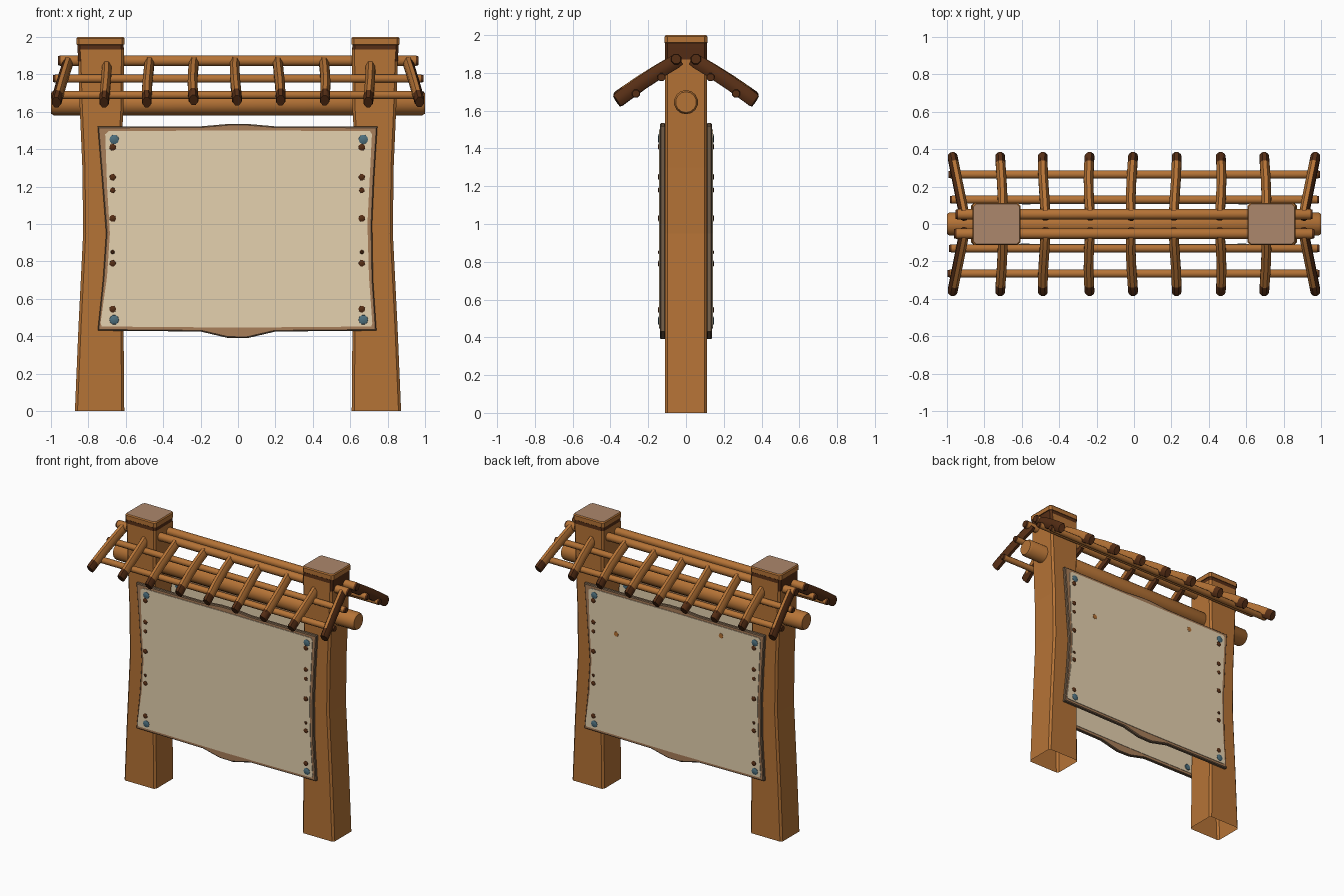
import bpy, bmesh, math, random
from mathutils import Vector

if "Cube" in bpy.data.objects:
    bpy.data.objects.remove(bpy.data.objects["Cube"])

random.seed(4)


def mat(name, r, g, b):
    m = bpy.data.materials.new(name)
    lin = [(c / 255 / 12.92) if c < 11 else ((c / 255 + 0.055) / 1.055) ** 2.4 for c in (r, g, b)]
    m.diffuse_color = (*lin, 1)
    m.use_nodes = True
    m.node_tree.nodes["Principled BSDF"].inputs["Base Color"].default_value = m.diffuse_color
    return m


WOOD = mat("warm wood", 181, 115, 54)
DARK = mat("dark brown wood", 86, 46, 21)
CAP = mat("worn post top", 172, 135, 108)
FRAME = mat("board brown", 168, 126, 90)
EDGE = mat("board edge", 116, 94, 72)
PAPER = mat("parchment", 229, 209, 175)
STEEL = mat("blue steel", 78, 112, 126)


def loft(name, rings, mats, rule=None, smooth=None, caps=(True, True)):
    """Skin closed rings of equal length; rule(segment, normal) gives the material."""
    bm = bmesh.new()
    vs = [[bm.verts.new(p) for p in ring] for ring in rings]
    n = len(vs[0])
    seg = {}
    for i in range(len(vs) - 1):
        for j in range(n):
            f = bm.faces.new((vs[i][j], vs[i][(j + 1) % n], vs[i + 1][(j + 1) % n], vs[i + 1][j]))
            seg[f] = i
    if caps[0]:
        seg[bm.faces.new(vs[0][::-1])] = -1
    if caps[1]:
        seg[bm.faces.new(vs[-1])] = len(vs) - 1
    bmesh.ops.recalc_face_normals(bm, faces=bm.faces[:])
    if rule:
        for f, i in seg.items():
            f.material_index = rule(i, f.normal)
    me = bpy.data.meshes.new(name)
    bm.to_mesh(me)
    bm.free()
    for m in mats:
        me.materials.append(m)
    ob = bpy.data.objects.new(name, me)
    bpy.context.collection.objects.link(ob)
    if smooth:
        bpy.ops.object.select_all(action='DESELECT')
        ob.select_set(True)
        bpy.context.view_layer.objects.active = ob
        bpy.ops.object.shade_smooth_by_angle(angle=math.radians(smooth))
    return ob


def tube(name, path, rx, rz, mats, rule=None, sides=8):
    """Oval tube along a path; rx is the half width sideways, rz the half depth."""
    path = [Vector(p) for p in path]
    t = (path[-1] - path[0]).normalized()
    ref = Vector((0, 1, 0)) if abs(t.x) > 0.8 else Vector((1, 0, 0))
    up = t.cross(ref).normalized()
    side = up.cross(t).normalized()
    rings = []
    for k, p in enumerate(path):
        s = 0.86 if k in (0, len(path) - 1) else 1
        rings.append([p + side * rx * s * math.cos(a) + up * rz * s * math.sin(a)
                      for a in (2 * math.pi * (j + 0.5) / sides for j in range(sides))])
    return loft(name, rings, mats, rule, smooth=50)


# Posts: waisted, chamfered, open underneath, with a dark groove below the cap
POST = [  # z, outer x, inner x, half depth
    (0, .872, .608, .112), (.45, .853, .612, .112), (.95, .828, .63, .112), (1.3, .832, .63, .112),
    (1.62, .846, .612, .112), (1.87, .854, .61, .112), (1.932, .858, .61, .112),
    (1.958, .859, .612, .111), (1.96, .864, .607, .113), (1.992, .864, .607, .113), (2.0, .858, .613, .107)]


def post_ring(z, xo, xi, d, s, c=.014):
    pts = [(xi + c, -d), (xo - c, -d), (xo, -d + c), (xo, d - c),
           (xo - c, d), (xi + c, d), (xi, d - c), (xi, -d + c)]
    return [(s * x, y, z) for x, y in pts]


for s, label in ((-1, "left"), (1, "right")):
    def post_rule(i, n, s=s):
        if i == len(POST) - 1:
            return 2
        return 1 if i in (6, 7) or (i == 5 and n.x * s > .7) else 0
    loft(label + "_post", [post_ring(*p, s) for p in POST], [WOOD, DARK, CAP], post_rule, caps=(False, True))

# Main beam through both posts
tube("main_beam", [(-1, 0, 1.645), (-.985, 0, 1.645), (.985, 0, 1.645), (1, 0, 1.645)], .064, .064, [WOOD], sides=14)

# Roof poles running lengthwise under the rafters, with dark ends
for s, label in ((-1, "front"), (1, "back")):
    for k, (y, z, r, half) in enumerate(((.052, 1.873, .03, .965), (.13, 1.777, .023, .993), (.265, 1.69, .023, .997))):
        a, b = -half + random.uniform(0, .012), half - random.uniform(0, .012)
        tube(f"{label}_roof_pole_{k + 1}", [(a, s * y, z), (a + .012, s * y, z), (b - .012, s * y, z), (b, s * y, z)],
             r, r, [WOOD, DARK], lambda i, n: 0 if i == 1 else 1)

# Rafters: slightly bent sticks with dark tips and undersides
RAFTERS = [-.95, -.71, -.48, -.235, -.01, .22, .46, .70, .95]
for s, label in ((-1, "front"), (1, "back")):
    for k, x in enumerate(RAFTERS):
        end = abs(x) > .9
        sx = math.copysign(1, x) if end else 0
        drop = random.uniform(-.008, .008)
        path = []
        for u in (0, .06, .3, .6, .86, .97, 1):
            y = .035 + .332 * u
            z = 1.872 - .217 * u + .008 * math.sin(math.pi * u) + drop * u
            px = x + sx * (-.045 + .067 * u) + (0 if end else .008 * math.sin(3 * u + k))
            path.append((px, s * y, z))

        def rafter_rule(i, n, sx=sx):
            if i <= 0 or i >= 4 or n.z < -.4:
                return 1
            return 1 if sx and n.x * sx > .75 else 0
        tube(f"{label}_rafter_{k + 1}", path, .028, .04, [WOOD, DARK], rafter_rule)

# Notice boards on both faces; the back one is the front one turned half round
BOARD = [(-.75, .43), (-.2, .425), (-.06, .392), (.05, .39), (.2, .425), (.74, .43), (.722, .7), (.717, 1.0),
         (.728, 1.25), (.745, 1.52), (.2, 1.522), (.05, 1.535), (-.05, 1.535), (-.2, 1.522), (-.75, 1.52),
         (-.728, 1.25), (-.705, .95), (-.722, .7)]
SHEET = [(-.728, .452), (0, .446), (.712, .452), (.718, .47), (.7, .72), (.692, 1.0), (.702, 1.2), (.716, 1.48),
         (.705, 1.497), (0, 1.5), (-.69, 1.497), (-.71, 1.48), (-.7, 1.2), (-.685, .95), (-.7, .72), (-.735, .47)]
NAILS = [(1.41, .02), (1.25, .019), (1.18, .016), (1.03, .02), (.85, .012), (.79, .019), (.545, .02)]


def slab(name, pts, layers, turn, mats, rule=None):
    rings = []
    for depth, shrink in layers:
        rings.append([(-turn * (x - math.copysign(min(shrink, abs(x)), x)), turn * depth,
                       z + (shrink if z < .98 else -shrink)) for x, z in pts])
    loft(name, rings, mats, rule)


def stud(name, x, z, r, turn, m, profile=((.132, 1), (.144, .9), (.149, .45))):
    rings = [[(-turn * (x + r * q * math.cos(a)), turn * d, z + r * q * math.sin(a))
              for a in (math.pi * j / 5 for j in range(10))] for d, q in profile]
    loft(name, rings, [m], smooth=40)


for turn, label in ((-1, "front"), (1, "back")):
    slab(label + "_board", BOARD, ((.11, .004), (.115, 0), (.132, 0), (.138, .006)), turn, [EDGE, FRAME],
         lambda i, n: 1 if abs(n.y) > .9 else 0)
    slab(label + "_parchment", SHEET, ((.134, 0), (.142, 0)), turn, [PAPER])
    # Sheet and studs showing on the inner side of the board
    slab(label + "_inner_parchment", SHEET, ((.107, 0), (.111, 0)), turn, [PAPER])
    for side, x in (("left", -.67), ("right", .662)):
        for k, (z, r) in enumerate(NAILS):
            stud(f"{label}_{side}_nail_{k + 1}", x, z, r, turn, DARK)
        for k, z in enumerate((.488, 1.452)):
            stud(f"{label}_{side}_steel_stud_{k + 1}", x + .008, z, .028, turn, STEEL)
            stud(f"{label}_{side}_inner_stud_{k + 1}", x * .87, z, .026, turn, STEEL, ((.109, 1), (.103, .8)))

# Two worn spots on the back sheet
for k, (x, z) in enumerate(((-.48, 1.21), (.39, 1.43))):
    stud(f"back_worn_spot_{k + 1}", x, z, .02, 1, WOOD, ((.14, 1), (.1435, .9)))
